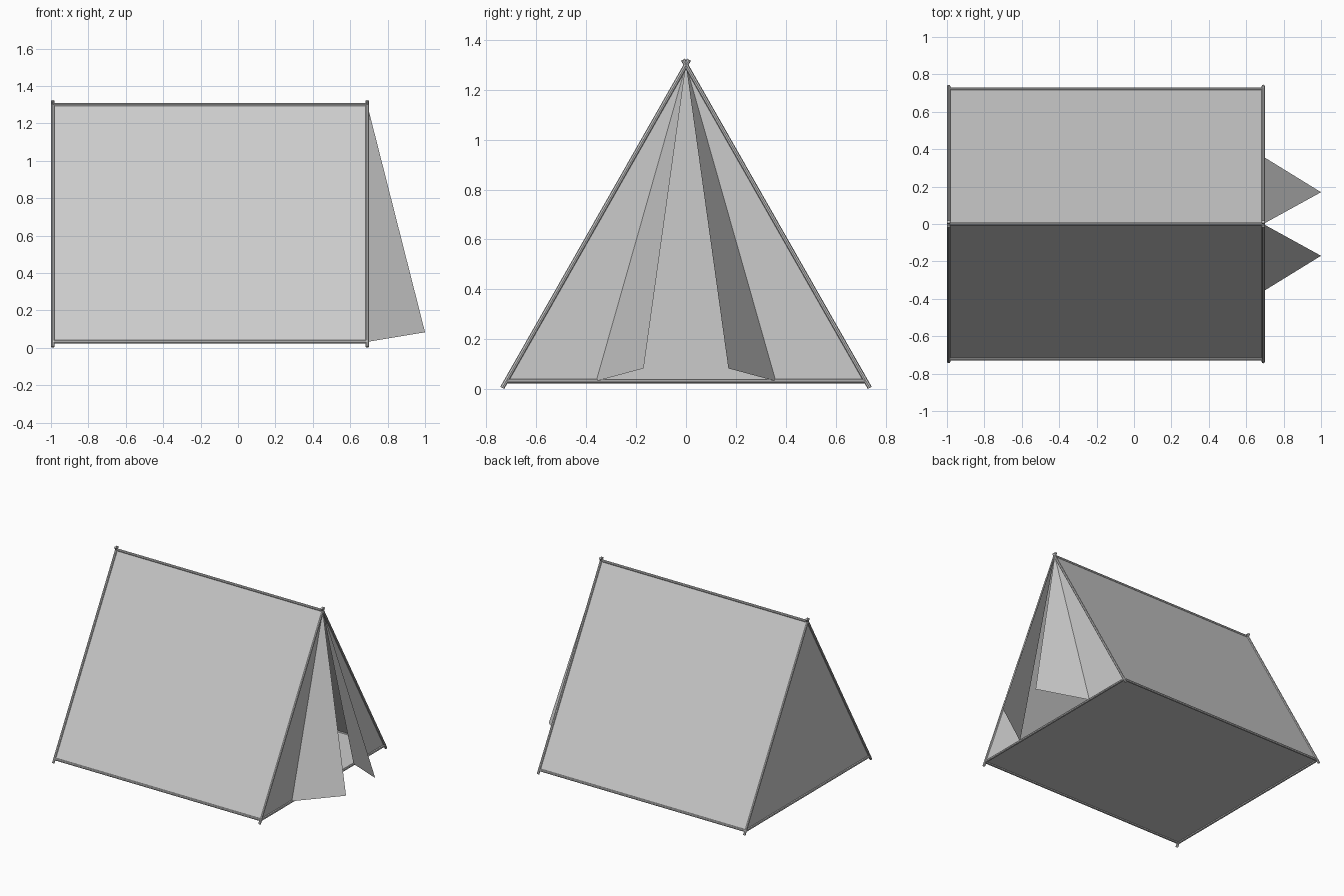
import bpy
from mathutils import Vector

if "Cube" in bpy.data.objects:
    bpy.data.objects.remove(bpy.data.objects["Cube"])

R = 0.009                     # pole radius
XB, XF = -0.991, 0.691        # back and front frame positions
APEX, BASE = 1.30, 0.032      # heights of ridge and lower rails
SLOPE = 0.569                 # sideways run per unit of height
HALF = (APEX - BASE) * SLOPE  # half width at the lower rails


def pole(name, a, b):
    a, b = Vector(a), Vector(b)
    d = b - a
    bpy.ops.mesh.primitive_cylinder_add(vertices=8, radius=R, depth=d.length,
                                        location=(a + b) / 2)
    ob = bpy.context.object
    ob.name = name
    ob.rotation_euler = d.to_track_quat('Z', 'Y').to_euler()
    bpy.ops.object.shade_smooth_by_angle()


def sheet(name, verts, faces=None):
    me = bpy.data.meshes.new(name)
    me.from_pydata(verts, [], faces or [tuple(range(len(verts)))])
    ob = bpy.data.objects.new(name, me)
    bpy.context.collection.objects.link(ob)


# crossed end poles and cross bars
for end, x in (("back", XB), ("front", XF)):
    for side, s in (("left", -1), ("right", 1)):
        pole(f"{end}_{side}_pole", (x, s * (APEX - 0.005) * SLOPE, 0.005),
             (x, -s * 0.012, APEX + 0.021))
    pole(f"{end}_cross_bar", (x, -HALF, BASE), (x, HALF, BASE))

# ridge pole and lower rails
pole("ridge_pole", (XB, 0, APEX), (XF, 0, APEX))
for side, s in (("left", -1), ("right", 1)):
    pole(f"{side}_lower_rail", (XB, s * HALF, BASE), (XF, s * HALF, BASE))

# canvas sides, front panels and folded-out door flaps
for side, s in (("left", -1), ("right", 1)):
    def quad(*pts):
        return pts if s < 0 else pts[::-1]
    sheet(f"{side}_canvas", quad((XB, s * HALF, BASE), (XF, s * HALF, BASE),
                                 (XF, 0, APEX), (XB, 0, APEX)))
    top, hinge = (XF, 0, APEX), (XF, s * 0.36, BASE)
    sheet(f"{side}_front_panel", quad((XF, s * HALF, BASE), hinge, top))
    sheet(f"{side}_door_flap", quad(hinge, (1.0, s * 0.17, 0.083), top))

# back panel and ground sheet
sheet("back_panel", [(XB, HALF, BASE), (XB, -HALF, BASE), (XB, 0, APEX)])
sheet("ground_sheet", [(XB, -HALF, BASE), (XB, HALF, BASE),
                       (XF, HALF, BASE), (XF, -HALF, BASE)])
